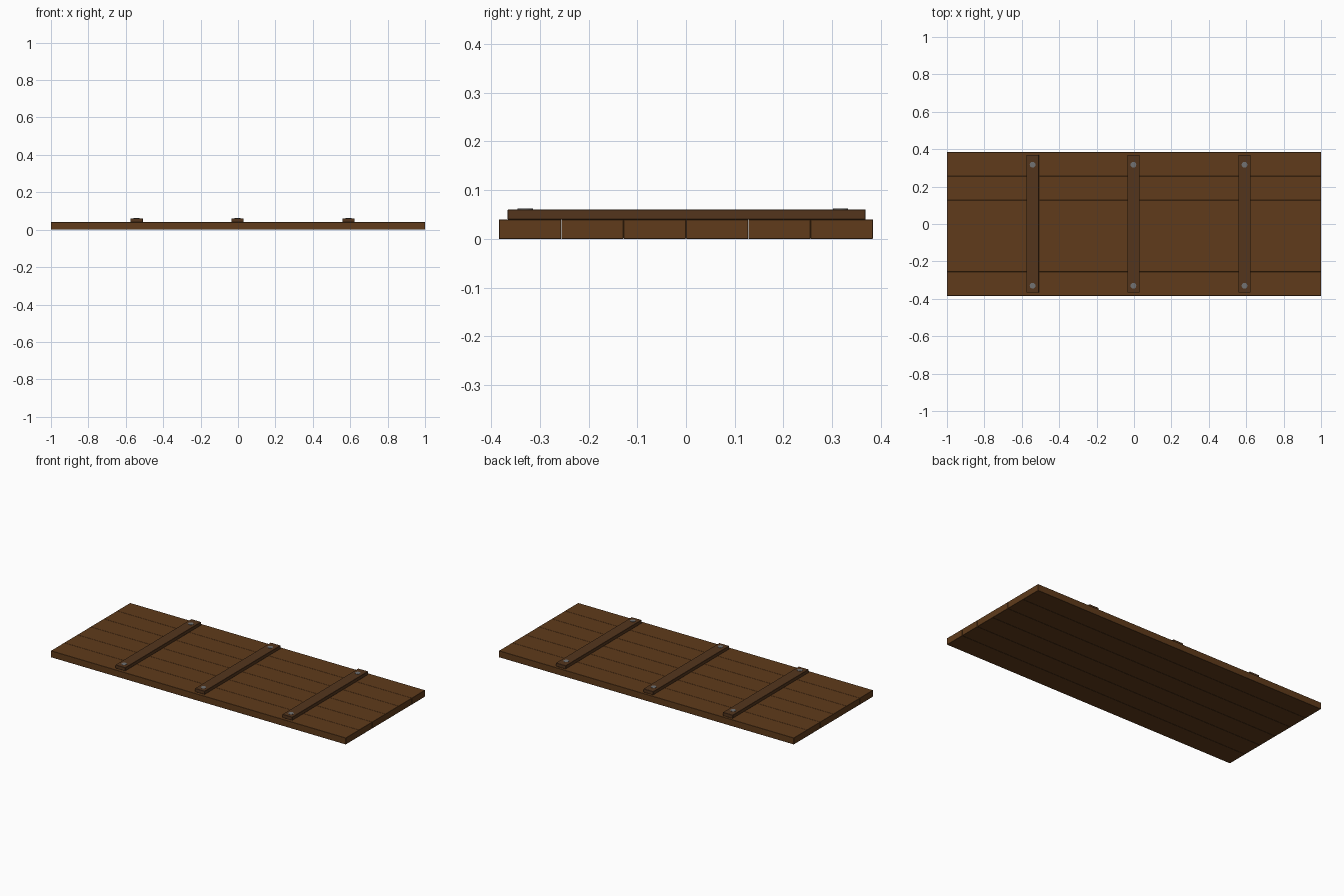
import bpy

if "Cube" in bpy.data.objects:
    bpy.data.objects.remove(bpy.data.objects["Cube"])


def material(name, rgb):
    m = bpy.data.materials.new(name)
    m.diffuse_color = (*rgb, 1)
    m.use_nodes = True
    m.node_tree.nodes["Principled BSDF"].inputs["Base Color"].default_value = m.diffuse_color
    return m


plank_wood = material("plank_wood", (0.115, 0.044, 0.011))
batten_wood = material("batten_wood", (0.088, 0.036, 0.012))
iron = material("iron", (0.17, 0.17, 0.17))


def box(name, lo, hi, mat, bevel):
    bpy.ops.mesh.primitive_cube_add(
        size=1, location=[(a + b) / 2 for a, b in zip(lo, hi)])
    ob = bpy.context.object
    ob.name = name
    ob.scale = [b - a for a, b in zip(lo, hi)]
    bpy.ops.object.transform_apply(location=False, rotation=False, scale=True)
    mod = ob.modifiers.new("soft_edges", 'BEVEL')
    mod.width = bevel
    mod.segments = 1
    ob.data.materials.append(mat)
    return ob


# Six long planks laid side by side
COUNT, HALF_Y, THICK = 6, 0.384, 0.04
w = 2 * HALF_Y / COUNT
for i in range(COUNT):
    y0 = -HALF_Y + i * w
    box(f"plank_{i + 1}", (-1, y0, 0), (1, y0 + w - 0.0003, THICK), plank_wood, 0.0008)

# Three cross battens, each held by a nail at both ends
for i, x in enumerate((-0.542, -0.003, 0.591)):
    box(f"batten_{i + 1}", (x - 0.033, -0.366, THICK), (x + 0.033, 0.369, 0.0605),
        batten_wood, 0.001)
    for side, y in (("front", -0.33), ("back", 0.317)):
        bpy.ops.mesh.primitive_cylinder_add(
            vertices=16, radius=0.0155, depth=0.012, location=(x, y, 0.0562))
        nail = bpy.context.object
        nail.name = f"nail_{side}_{i + 1}"
        nail.data.materials.append(iron)
        bpy.ops.object.shade_smooth_by_angle()
